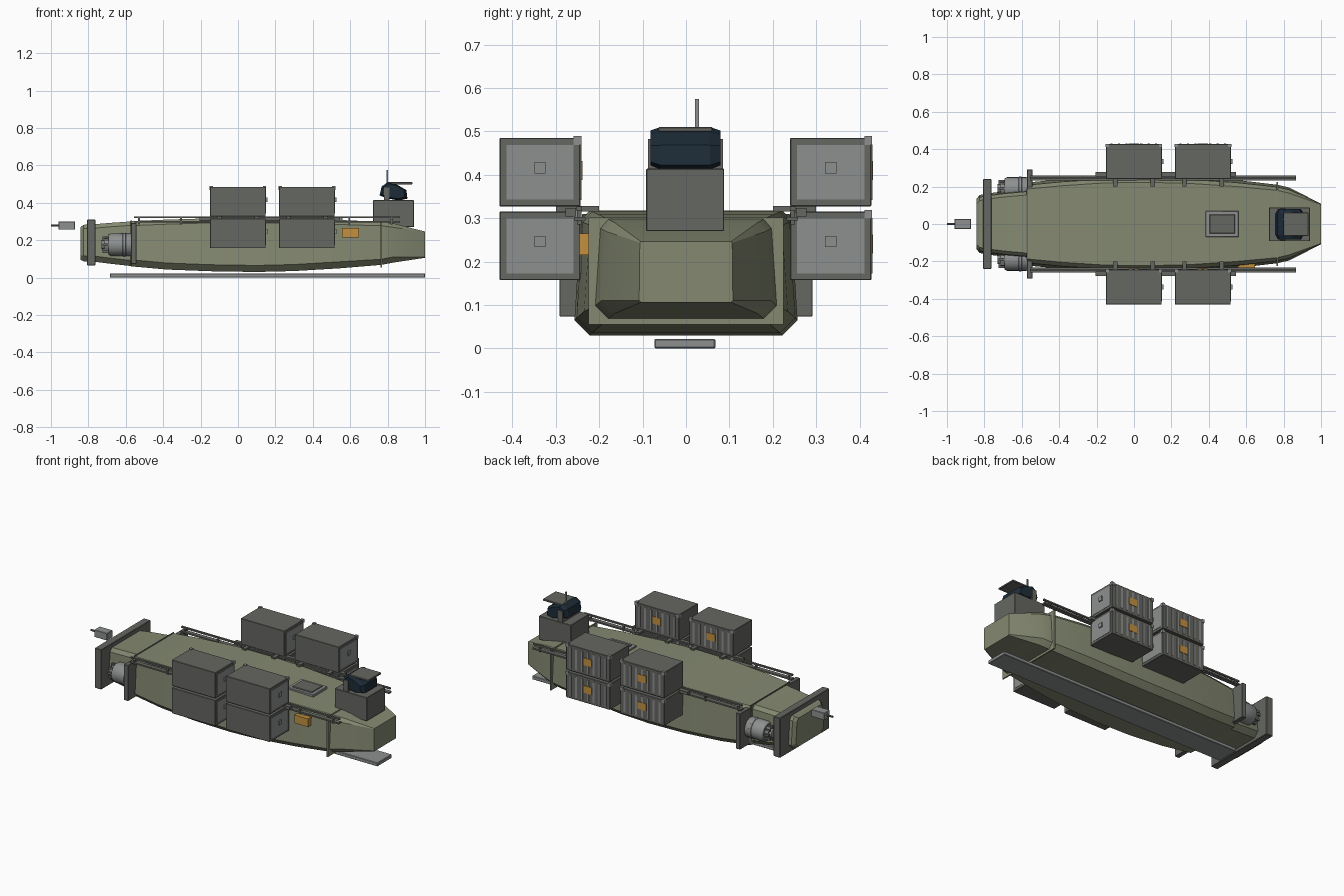
import bpy, bmesh, math
from mathutils import Vector

if "Cube" in bpy.data.objects:
    bpy.data.objects.remove(bpy.data.objects["Cube"])


def mat(name, c):
    m = bpy.data.materials.new(name)
    m.diffuse_color = (*c, 1)
    m.use_nodes = True
    m.node_tree.nodes["Principled BSDF"].inputs["Base Color"].default_value = m.diffuse_color
    return m


OLIVE = mat("olive", (0.23, 0.25, 0.165))
DARK = mat("dark_grey", (0.13, 0.135, 0.12))
STEEL = mat("steel", (0.27, 0.28, 0.28))
NAVY = mat("navy", (0.012, 0.025, 0.04))
ORANGE = mat("orange", (0.55, 0.28, 0.05))


def finish(name, bm, m, smooth=None):
    bmesh.ops.recalc_face_normals(bm, faces=bm.faces)
    me = bpy.data.meshes.new(name)
    bm.to_mesh(me)
    bm.free()
    ob = bpy.data.objects.new(name, me)
    bpy.context.collection.objects.link(ob)
    me.materials.append(m)
    if smooth:
        bpy.ops.object.select_all(action='DESELECT')
        ob.select_set(True)
        bpy.context.view_layer.objects.active = ob
        bpy.ops.object.shade_smooth_by_angle(angle=math.radians(smooth))
    return ob


def box(name, x, y, z, m=DARK, bevel=0.0):
    """Box from (min, max) ranges."""
    bm = bmesh.new()
    bmesh.ops.create_cube(bm, size=1)
    for v in bm.verts:
        v.co = Vector([(r[0] + r[1]) / 2 + c * (r[1] - r[0]) for r, c in zip((x, y, z), v.co)])
    if bevel:
        bmesh.ops.bevel(bm, geom=bm.edges[:], offset=bevel, segments=1, affect='EDGES')
    return finish(name, bm, m)


def loft(name, rings, m, smooth=None):
    bm = bmesh.new()
    rs = [[bm.verts.new(p) for p in r] for r in rings]
    n = len(rs[0])
    for a, b in zip(rs, rs[1:]):
        for i in range(n):
            bm.faces.new((a[i], a[(i + 1) % n], b[(i + 1) % n], b[i]))
    bm.faces.new(rs[0])
    bm.faces.new(rs[-1])
    return finish(name, bm, m, smooth)


def turned(name, prof, y, z, m=STEEL, n=24):
    """Turned part along x from (x, radius) pairs."""
    rings = [[(x, y + r * math.cos(2 * math.pi * i / n), z + r * math.sin(2 * math.pi * i / n))
              for i in range(n)] for x, r in prof]
    return loft(name, rings, m, 35)


def section(x, w, zb, zt, c):
    """Eight-sided hull section, a little narrower at the top."""
    half = [(w - c, zb), (w, zb + c), (w - c * 0.4, zt - c * 0.7), (w - c, zt)]
    return [(x, y, z) for y, z in half] + [(x, -y, z) for y, z in reversed(half)]


# Hull: stations of x, half width, bottom, top, chamfer
stations = [(-0.77, 0.165, 0.085, 0.285, 0.03), (-0.69, 0.175, 0.075, 0.292, 0.03),
            (-0.575, 0.185, 0.062, 0.30, 0.03), (-0.57, 0.222, 0.06, 0.302, 0.035),
            (-0.38, 0.24, 0.043, 0.31, 0.035), (-0.15, 0.255, 0.034, 0.317, 0.035),
            (0.1, 0.257, 0.03, 0.318, 0.035), (0.3, 0.252, 0.035, 0.315, 0.035),
            (0.55, 0.235, 0.05, 0.308, 0.035), (0.765, 0.21, 0.068, 0.298, 0.03),
            (0.83, 0.195, 0.08, 0.29, 0.03), (1.0, 0.108, 0.106, 0.246, 0.004)]
loft("hull", [section(*s) for s in stations], OLIVE, 20)
loft("stern_cap", [section(-0.80, 0.16, 0.085, 0.285, 0.03), section(-0.825, 0.155, 0.087, 0.282, 0.03),
                   section(-0.842, 0.135, 0.095, 0.27, 0.025)], OLIVE)
box("stern_plate", (-0.808, -0.762), (-0.24, 0.24), (0.065, 0.31), DARK, 0.003)
box("keel", (-0.685, 1.0), (-0.073, 0.068), (0.0, 0.022), STEEL, 0.003)

# Thin seam collars around the hull
box("bow_collar", (0.761, 0.769), (-0.225, 0.225), (0.055, 0.302), OLIVE)
box("stern_seam", (-0.574, -0.568), (-0.19, 0.19), (0.2, 0.306), DARK)

# Rear sensor with its probe
box("rear_sensor", (-0.96, -0.872), (-0.027, 0.027), (0.256, 0.30), STEEL, 0.002)
turned("rear_probe", [(-1.0, 0.006), (-0.955, 0.006)], 0, 0.278, DARK, 8)

for s, side in ((-1, "front"), (1, "back")):
    def yr(a, b):
        return tuple(sorted((s * a, s * b)))
    # Side thrusters
    turned("thruster_" + side, [(-0.55, 0.05), (-0.575, 0.06), (-0.60, 0.06), (-0.602, 0.063),
                                (-0.615, 0.063), (-0.617, 0.06), (-0.68, 0.06), (-0.693, 0.052),
                                (-0.693, 0.036), (-0.715, 0.036), (-0.715, 0.026), (-0.73, 0.024)],
           s * 0.19, 0.176)
    for i in range(8):
        a = i * math.pi / 4
        cy, cz = s * 0.19 + 0.037 * math.cos(a), 0.176 + 0.037 * math.sin(a)
        box(f"nozzle_lug_{side}_{i}", (-0.725, -0.69), (cy - 0.007, cy + 0.007),
            (cz - 0.007, cz + 0.007), DARK)
    box("thruster_mount_" + side, (-0.572, -0.543), yr(0.18, 0.292), (0.073, 0.292), DARK, 0.002)
    # Deck rails, posts and the rack bar that holds the containers
    box("deck_rail_" + side, (-0.555, 0.865), yr(0.24, 0.252), (0.318, 0.327), DARK)
    box("lower_rail_" + side, (-0.555, 0.865), yr(0.232, 0.258), (0.294, 0.303), DARK)
    for i in range(7):
        x = -0.53 + i * 0.225
        box(f"rail_post_{side}_{i}", (x - 0.005, x + 0.005), yr(0.241, 0.251), (0.285, 0.32), DARK)
    box("rack_bar_" + side, (-0.205, 0.545), yr(0.253, 0.278), (0.304, 0.323), DARK)
    for i, x in enumerate((-0.1, 0.1, 0.27, 0.47)):
        box(f"rack_bracket_{side}_{i}", (x - 0.012, x + 0.012), yr(0.2, 0.3), (0.315, 0.328), DARK)


def container(name, x, y, z):
    """Cargo container: ribs, marker and corner fittings on its +y side, door on its +x end."""
    w, d, h = 0.298, 0.187, 0.158
    x1, y1, z1 = x + w, y + d, z + h
    box(name + "_body", (x, x1), (y, y1), (z, z1), DARK, 0.002)
    box(name + "_end_panel", (x1 - 0.002, x1 + 0.002), (y + 0.016, y1 - 0.016), (z + 0.016, z1 - 0.016), STEEL)
    box(name + "_latch", (x1, x1 + 0.009), (y + d / 2 - 0.013, y + d / 2 + 0.013),
        (z + h / 2 - 0.003, z + h / 2 + 0.023), STEEL)
    for i in range(7):
        rx = x + 0.03 + i * (w - 0.06) / 6
        box(f"{name}_rib_{i}", (rx - 0.006, rx + 0.006), (y1 - 0.002, y1 + 0.0025), (z + 0.015, z1 - 0.015), STEEL)
    box(name + "_marker", (x + w / 2 - 0.028, x + w / 2 + 0.028), (y1, y1 + 0.004),
        (z + h / 2 - 0.018, z + h / 2 + 0.026), ORANGE)
    for i, cx in enumerate((x + 0.006, x1 - 0.006)):
        box(f"{name}_corner_{i}", (cx - 0.009, cx + 0.009), (y1 - 0.016, y1 + 0.002), (z1 - 0.016, z1 + 0.004), STEEL)


for i, x in enumerate((-0.15, 0.219)):
    for j, y in enumerate((-0.43, 0.24)):
        for k, z in enumerate((0.157, 0.327)):
            container(f"container_{i}{j}{k}", x, y, z)

# Hull marker, front side only
box("hull_marker", (0.555, 0.647), (-0.245, -0.2), (0.215, 0.265), ORANGE)

# Deck hatch
box("hatch_frame", (0.383, 0.56), (-0.07, 0.07), (0.30, 0.322), STEEL, 0.003)
box("hatch_lid", (0.403, 0.54), (-0.052, 0.052), (0.315, 0.327), DARK, 0.003)

# Control tower
box("tower", (0.722, 0.94), (-0.092, 0.088), (0.27, 0.414), DARK, 0.002)


# Dark cockpit: side profile lofted across the width, tapering to the flanks
def cockpit_ring(y, s):
    prof = [(0.757, 0.44), (0.768, 0.487), (0.80, 0.51), (0.85, 0.497), (0.90, 0.468),
            (0.906, 0.422), (0.86, 0.412), (0.79, 0.425)]
    cx, cz = 0.825, 0.465
    return [(cx + (x - cx) * s, y, cz + (z - cz) * s) for x, z in prof]


loft("cockpit", [cockpit_ring(y, s) for y, s in
                 ((-0.082, 0.82), (-0.058, 1), (0.055, 1), (0.079, 0.82))], NAVY)
box("cockpit_back", (0.78, 0.81), (-0.088, 0.085), (0.41, 0.482), DARK)
box("visor_roof", (0.80, 0.932), (-0.064, 0.061), (0.499, 0.51), DARK, 0.002)
box("antenna", (0.793, 0.801), (0.021, 0.03), (0.42, 0.575), STEEL)
